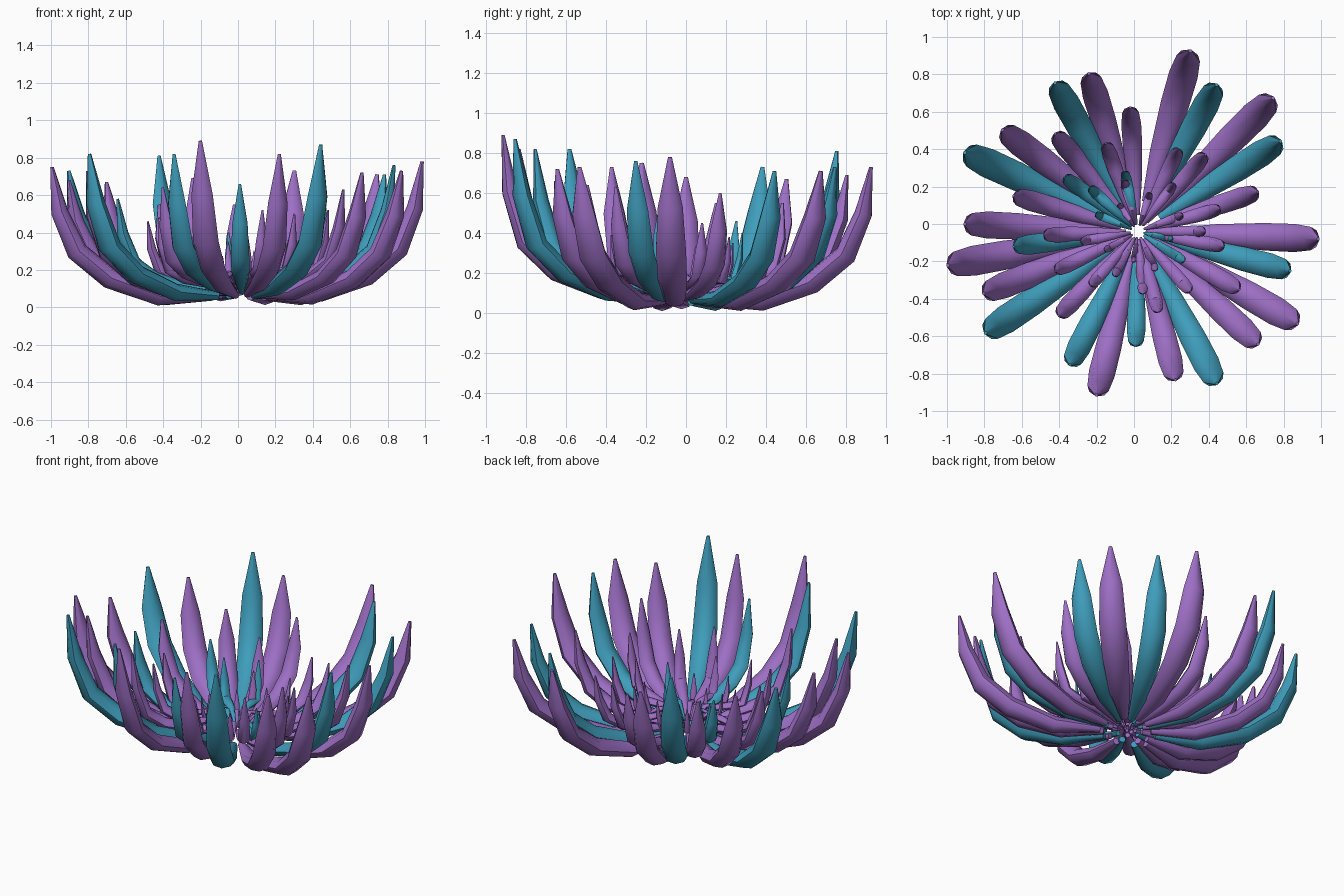
import bpy, bmesh, math
from mathutils import Vector

if "Cube" in bpy.data.objects:
    bpy.data.objects.remove(bpy.data.objects["Cube"])

CENTRE = Vector((0.02, -0.04, 0))

def material(name, rgb):
    m = bpy.data.materials.new(name)
    m.diffuse_color = (*rgb, 1)
    m.use_nodes = True
    m.node_tree.nodes["Principled BSDF"].inputs["Base Color"].default_value = m.diffuse_color
    return m

PURPLE = material("purple", (0.34, 0.16, 0.56))
TEAL = material("teal", (0.05, 0.34, 0.50))

# petal tips: x, y, height
purple_tips = [
    (0.30, 0.92, 0.73), (0.74, 0.67, 0.71), (0.66, 0.17, 0.60), (0.98, -0.08, 0.78),
    (0.56, -0.35, 0.63), (0.87, -0.53, 0.73), (0.66, -0.64, 0.72), (0.22, -0.83, 0.82),
    (-0.20, -0.91, 0.89), (-0.40, -0.49, 0.64), (-0.80, -0.37, 0.73), (-0.99, -0.22, 0.75),
    (-0.90, 0.0, 0.68), (-0.64, 0.15, 0.55), (-0.70, 0.50, 0.67), (-0.42, 0.48, 0.55),
    (-0.24, 0.80, 0.69), (-0.02, 0.62, 0.55), (-0.15, 0.43, 0.46), (0.24, 0.40, 0.45),
    (0.38, 0.37, 0.46), (0.48, -0.12, 0.52), (0.13, -0.47, 0.52), (0.30, -0.36, 0.50),
    (-0.23, -0.33, 0.46), (-0.48, -0.06, 0.46), (-0.42, -0.25, 0.48), (0.46, 0.08, 0.45)]
teal_tips = [
    (0.44, 0.74, 0.73), (0.78, 0.44, 0.71), (0.83, -0.25, 0.76), (0.44, -0.85, 0.87),
    (0.01, -0.65, 0.66), (-0.34, -0.75, 0.82), (-0.79, -0.58, 0.82), (-0.64, -0.12, 0.58),
    (-0.90, 0.38, 0.73), (-0.42, 0.75, 0.81), (-0.37, 0.25, 0.46), (-0.05, 0.28, 0.40)]

def petal(name, x, y, h, mat):
    """Fleshy petal: oval rings swept along an upward curl."""
    out = Vector((x, y, 0)) - CENTRE
    R = out.length * 1.015
    out.normalize()
    side = Vector((-out.y, out.x, 0))
    up = Vector((0, 0, 1))
    zb = 0.115 - 0.055 * R
    lift = 0.2 * min(max(h / R - 0.78, -0.05), 0.4)   # steep petals sit higher
    # r, z, half width, half thickness
    path = [(0.03 + 0.13 * R * R, zb, 0.024, 0.022),
            (0.43 * R, zb + 0.01 * R + lift, 0.058, 0.047),
            (0.69 * R, 0.065 + 0.13 * h + 0.7 * lift, 0.075, 0.054),
            (0.86 * R, 0.015 + 0.38 * h, 0.077, 0.055),
            (0.95 * R, 0.68 * h, 0.064, 0.045),
            (0.99 * R, h, 0.010, 0.009)]
    bm = bmesh.new()
    rings = []
    for i, (r, z, w, t) in enumerate(path):
        a, b = path[max(i - 1, 0)], path[min(i + 1, len(path) - 1)]
        tr, tz = b[0] - a[0], b[1] - a[1]
        normal = (up * tr - out * tz) / math.hypot(tr, tz)
        c = CENTRE + out * r + up * z
        s = 0.06 + 0.94 * R
        rings.append([bm.verts.new(c + side * w * s * math.cos(k * math.pi / 4)
                                   + normal * t * s * math.sin(k * math.pi / 4))
                      for k in range(8)])
    for p, q in zip(rings, rings[1:]):
        for k in range(8):
            bm.faces.new((p[k], p[(k + 1) % 8], q[(k + 1) % 8], q[k]))
    bm.faces.new(rings[0])
    bm.faces.new(rings[-1])
    bmesh.ops.recalc_face_normals(bm, faces=bm.faces)
    me = bpy.data.meshes.new(name)
    bm.to_mesh(me)
    bm.free()
    me.materials.append(mat)
    ob = bpy.data.objects.new(name, me)
    bpy.context.collection.objects.link(ob)
    ob.select_set(True)
    bpy.context.view_layer.objects.active = ob

# outer and middle petals
for i, tip in enumerate(purple_tips):
    petal(f"purple_petal_{i}", *tip, PURPLE)
for i, tip in enumerate(teal_tips):
    petal(f"teal_petal_{i}", *tip, TEAL)

# small heart petals on a golden-angle spiral
for i in range(16):
    a = i * math.radians(137.5)
    R = 0.36 - 0.013 * i
    petal(f"heart_petal_{i}", CENTRE.x + R * math.cos(a), CENTRE.y + R * math.sin(a),
          0.14 + 0.75 * R, TEAL if i % 4 == 1 else PURPLE)

bpy.ops.object.shade_smooth_by_angle(angle=math.radians(50))
